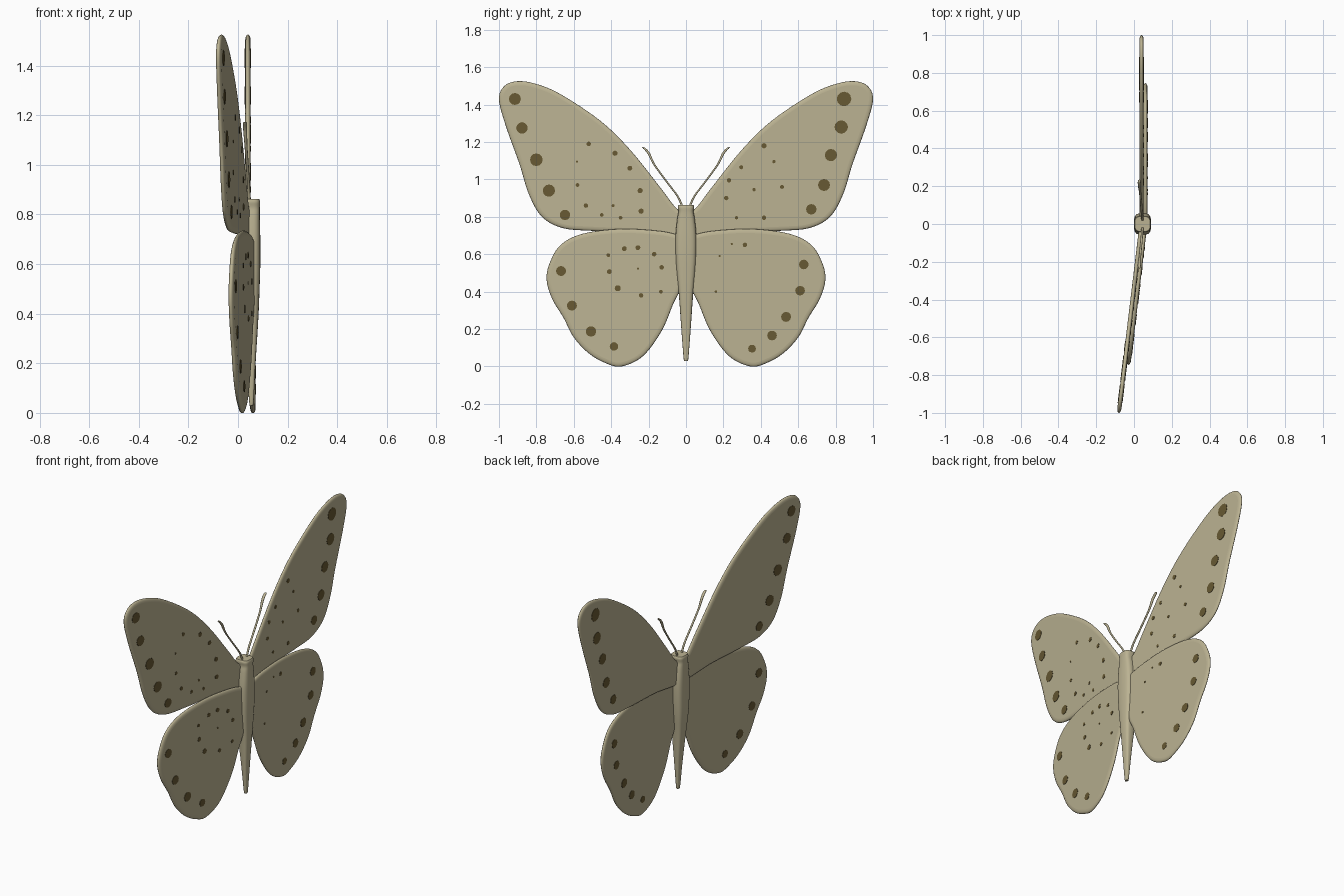
import bpy, bmesh, math
from mathutils import Vector

if "Cube" in bpy.data.objects:
    bpy.data.objects.remove(bpy.data.objects["Cube"])


def material(name, rgb):
    m = bpy.data.materials.new(name)
    m.diffuse_color = (*rgb, 1)
    m.use_nodes = True
    m.node_tree.nodes["Principled BSDF"].inputs["Base Color"].default_value = m.diffuse_color
    return m


TAN = material("pale tan", (0.50, 0.45, 0.29))
BROWN = material("dark brown", (0.135, 0.10, 0.033))


def finish(name, bm, mat):
    bmesh.ops.recalc_face_normals(bm, faces=bm.faces)
    me = bpy.data.meshes.new(name)
    bm.to_mesh(me)
    bm.free()
    me.materials.append(mat)
    ob = bpy.data.objects.new(name, me)
    bpy.context.collection.objects.link(ob)
    return ob


def skin(bm, rings):
    """Bridge closed rings of points; flat caps at both ends."""
    vs = [[bm.verts.new(p) for p in r] for r in rings]
    n = len(vs[0])
    for a, b in zip(vs, vs[1:]):
        for i in range(n):
            j = (i + 1) % n
            bm.faces.new((a[i], a[j], b[j], b[i])).smooth = True
    bm.faces.new(vs[0])
    bm.faces.new(vs[-1])


def catmull(pts, steps, closed):
    """Smooth curve through points of any dimension."""
    n = len(pts)
    pts = [Vector(p) for p in pts]
    get = (lambda i: pts[i % n]) if closed else (lambda i: pts[max(0, min(n - 1, i))])
    out = []
    for i in range(n if closed else n - 1):
        a, b, c, d = (get(i + k) for k in (-1, 0, 1, 2))
        for s in range(steps):
            t = s / steps
            out.append(0.5 * (2 * b + (c - a) * t + (2 * a - 5 * b + 4 * c - d) * t * t
                              + (3 * b - a - 3 * c + d) * t ** 3))
    if not closed:
        out.append(pts[-1])
    return out


# Outlines of one side as (y, z)
FORE = [(0.0, 0.80), (0.06, 0.855), (0.14, 0.96), (0.30, 1.16), (0.46, 1.315), (0.67, 1.455),
        (0.80, 1.51), (0.90, 1.525), (0.97, 1.50), (1.0, 1.43), (0.965, 1.29), (0.89, 1.08),
        (0.84, 0.92), (0.77, 0.80), (0.66, 0.74), (0.50, 0.725), (0.25, 0.715), (0.0, 0.69)]
HIND = [(0.0, 0.68), (0.05, 0.705), (0.15, 0.725), (0.35, 0.735), (0.55, 0.71), (0.67, 0.65),
        (0.73, 0.55), (0.745, 0.46), (0.715, 0.36), (0.655, 0.26), (0.60, 0.155), (0.52, 0.07),
        (0.43, 0.018), (0.345, 0.0), (0.23, 0.055), (0.13, 0.19), (0.07, 0.33), (0.02, 0.45)]
HALF = 0.011    # half thickness of a wing
TILT = 0.12     # the -y wings lean towards -x


def place(x0, side, u, y, z):
    return (x0 + u + (TILT * y if side < 0 else 0), y, z)


def wing(name, outline, x0, side):
    pts = catmull(outline, 6, True)
    n = len(pts)
    area = sum(pts[i - 1].x * pts[i].y - pts[i].x * pts[i - 1].y for i in range(n))
    sign = 1 if area > 0 else -1
    inward = []
    for i in range(n):
        t = (pts[(i + 1) % n] - pts[i - 1]).normalized()
        inward.append(Vector((-t.y, t.x)) * sign)
    rings = []
    for k in range(-4, 5):      # rounded rim
        a = k * math.pi / 8
        inset, u = 0.022 * (1 - math.cos(a)), HALF * math.sin(a)
        rings.append([place(x0, side, u, side * (p.x + w.x * inset), p.y + w.y * inset)
                      for p, w in zip(pts, inward)])
    bm = bmesh.new()
    skin(bm, rings)
    finish(name, bm, TAN)


def spots(name, table, x0, side):
    """Thin discs; the large ones show on both faces of the wing."""
    bm = bmesh.new()
    for y, z, r in table:
        for face in ((1, -1) if r >= 0.02 else (1,)):
            skin(bm, [[place(x0, side, face * u, y + r * math.cos(i * math.pi / 6),
                             z + r * math.sin(i * math.pi / 6)) for i in range(12)]
                      for u in (HALF - 0.002, HALF + 0.002)])
    finish(name, bm, BROWN)


# Spot tables: y, z, radius
FORE_POS = [(.845, 1.43, .039), (.83, 1.28, .036), (.775, 1.13, .033), (.738, .97, .032),
            (.67, .84, .028), (.417, 1.18, .014), (.295, 1.065, .011), (.47, 1.095, .009),
            (.23, .995, .012), (.215, .90, .012), (.513, .96, .011), (.27, .795, .009),
            (.417, .795, .012), (.364, .945, .009)]
FORE_NEG = [(-.915, 1.43, .032), (-.877, 1.275, .031), (-.80, 1.105, .034), (-.733, .94, .033),
            (-.647, .81, .028), (-.52, 1.19, .012), (-.38, 1.14, .014), (-.30, 1.06, .013),
            (-.245, .94, .014), (-.24, .83, .014), (-.35, .795, .010), (-.45, .81, .010),
            (-.535, .86, .012), (-.58, .97, .010), (-.39, .86, .008), (-.583, 1.095, .006)]
HIND_POS = [(.63, .545, .026), (.61, .405, .026), (.535, .265, .027), (.46, .165, .026),
            (.353, .095, .021), (.315, .65, .012), (.245, .655, .006), (.18, .59, .006),
            (.16, .40, .007)]
HIND_NEG = [(-.668, .51, .027), (-.61, .325, .027), (-.508, .187, .028), (-.385, .107, .023),
            (-.415, .595, .010), (-.33, .63, .013), (-.257, .635, .013), (-.17, .60, .012),
            (-.13, .53, .012), (-.41, .507, .013), (-.365, .418, .016), (-.24, .38, .012),
            (-.134, .40, .010), (-.257, .523, .006)]

for side, label, fore, hind in ((1, "right", FORE_POS, HIND_POS), (-1, "left", FORE_NEG, HIND_NEG)):
    wing(label + "_forewing", FORE, 0.04, side)
    spots(label + "_forewing_spots", fore, 0.04, side)
    wing(label + "_hindwing", HIND, 0.06, side)
    spots(label + "_hindwing_spots", hind, 0.06, side)


def loft(name, stations, n, power):
    """Stack of rounded sections: x, y, z, x radius, y radius."""
    f = lambda v: math.copysign(abs(v) ** power, v)
    rings = []
    for x, y, z, rx, ry in catmull(stations, 4, False):
        rings.append([(x + rx * f(math.cos(i * 2 * math.pi / n)),
                       y + ry * f(math.sin(i * 2 * math.pi / n)), z) for i in range(n)])
    bm = bmesh.new()
    skin(bm, rings)
    return finish(name, bm, TAN)


# Body with a soft square section, tapering to the tail
loft("body", [(.054, 0, .03, .006, .008), (.054, 0, .045, .009, .013), (.052, 0, .20, .019, .025),
              (.048, 0, .38, .034, .038), (.045, 0, .50, .042, .050), (.045, 0, .60, .045, .056),
              (.045, 0, .70, .045, .056), (.045, 0, .79, .043, .047), (.045, 0, .825, .043, .041),
              (.045, 0, .85, .044, .044), (.045, 0, .863, .040, .040)], 24, 0.6)

# Antennae with slightly thicker tips
for side, label in ((1, "right"), (-1, "left")):
    path = [(.045, .018, .85, .006), (.043, .045, .91, .006), (.038, .105, .99, .006),
            (.032, .17, 1.08, .006), (.029, .20, 1.14, .008), (.028, .225, 1.168, .008),
            (.028, .231, 1.172, .003)]
    loft(label + "_antenna", [(x, side * y, z, r, r) for x, y, z, r in path], 10, 1)
